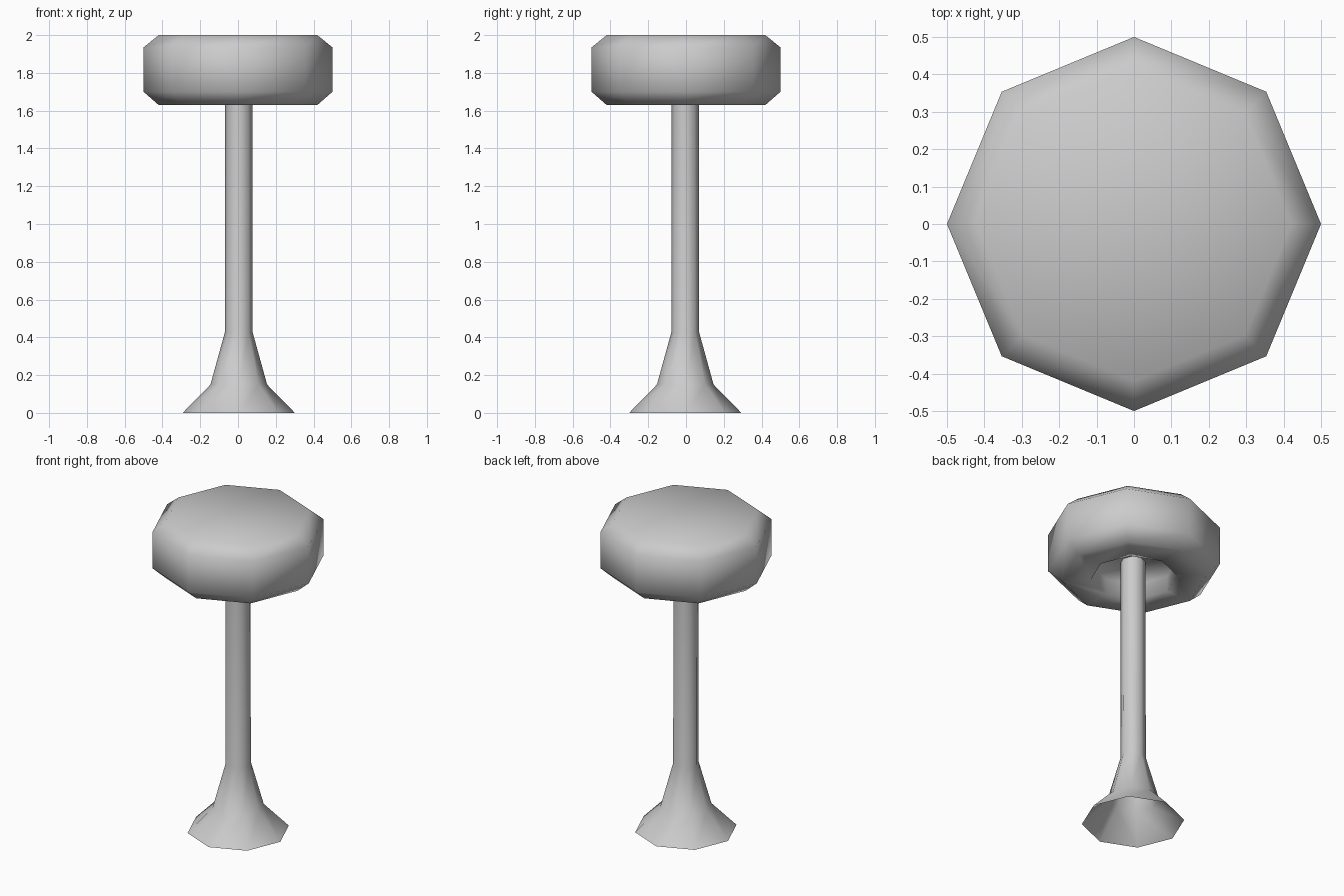
import bpy
import bmesh
import math

cube = bpy.data.objects.get("Cube")
if cube:
    bpy.data.objects.remove(cube, do_unlink=True)

SIDES = 8

grey = bpy.data.materials.new("plain_grey")
grey.use_nodes = True
colour = (0.6, 0.6, 0.6, 1)
grey.diffuse_color = colour
grey.node_tree.nodes["Principled BSDF"].inputs["Base Color"].default_value = colour


def lathe(name, profile, location=(0, 0, 0)):
    """Turn a (radius, height) profile into a smooth eight-sided part."""
    bm = bmesh.new()
    rings = []
    for radius, z in profile:
        if radius == 0:
            rings.append([bm.verts.new((0, 0, z))] * SIDES)
            continue
        angles = [math.tau * i / SIDES for i in range(SIDES)]
        rings.append([bm.verts.new((radius * math.cos(a), radius * math.sin(a), z))
                      for a in angles])
    for low, high in zip(rings, rings[1:]):
        for i in range(SIDES):
            j = (i + 1) % SIDES
            corners = dict.fromkeys((low[i], low[j], high[j], high[i]))
            bm.faces.new(list(corners)).smooth = True
    mesh = bpy.data.meshes.new(name)
    bm.to_mesh(mesh)
    bm.free()
    mesh.materials.append(grey)
    obj = bpy.data.objects.new(name, mesh)
    obj.location = location
    bpy.context.collection.objects.link(obj)
    return obj


# Flared foot, open underneath, running up into the pole
lathe("pedestal",
      [(0.297, 0), (0.15, 0.15), (0.074, 0.425), (0.073, 1.73)],
      (0.004, -0.004, 0))

# Chunky cushion with chamfered rims and a recess around the pole
lathe("seat",
      [(0, 1.73), (0.25, 1.73), (0.25, 1.63), (0.42, 1.63), (0.5, 1.70),
       (0.5, 1.935), (0.42, 2.0), (0, 2.0)])
